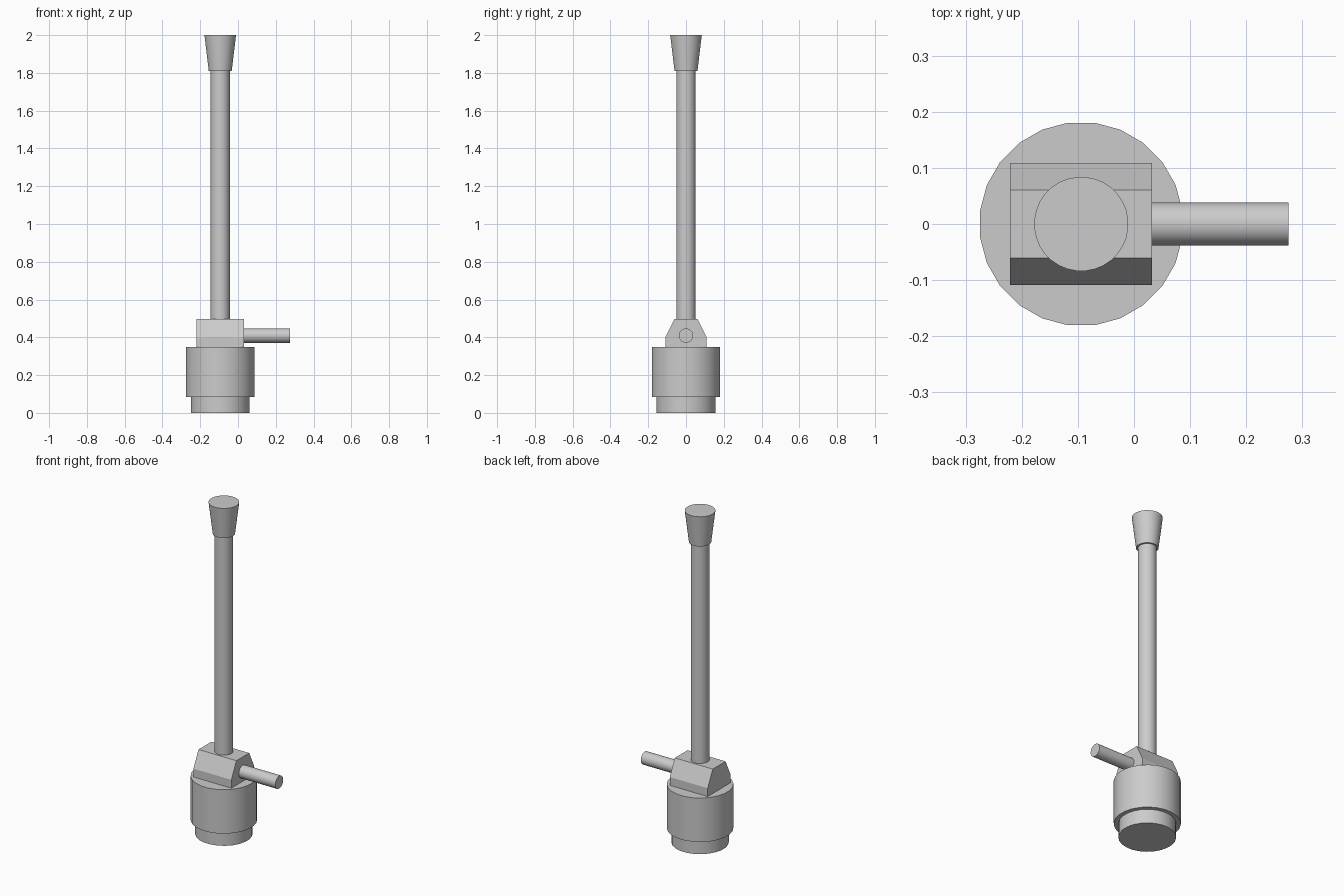
import bpy
import bmesh
import math
from mathutils import Matrix

cube = bpy.data.objects.get("Cube")
if cube:
    bpy.data.objects.remove(cube, do_unlink=True)

AXIS_X = -0.094

# Single plain grey finish
grey = bpy.data.materials.new("plain grey")
grey.use_nodes = True
COLOUR = (0.6, 0.6, 0.6, 1)
grey.diffuse_color = COLOUR
grey.node_tree.nodes["Principled BSDF"].inputs["Base Color"].default_value = COLOUR


def add_object(name, bm, smooth=False):
    bmesh.ops.recalc_face_normals(bm, faces=bm.faces)
    mesh = bpy.data.meshes.new(name)
    bm.to_mesh(mesh)
    bm.free()
    mesh.materials.append(grey)
    obj = bpy.data.objects.new(name, mesh)
    bpy.context.collection.objects.link(obj)
    if smooth:
        bpy.ops.object.select_all(action='DESELECT')
        obj.select_set(True)
        bpy.context.view_layer.objects.active = obj
        bpy.ops.object.shade_smooth_by_angle(angle=math.radians(35))
    return obj


def turned(name, rings, sides=24):
    """Closed upright solid from (radius, height) rings."""
    bm = bmesh.new()
    loops = []
    for radius, z in rings:
        angles = [math.tau * (i + 0.5) / sides for i in range(sides)]
        loops.append([bm.verts.new((AXIS_X + radius * math.cos(a),
                                    radius * math.sin(a), z)) for a in angles])
    for low, high in zip(loops, loops[1:]):
        for i in range(sides):
            j = (i + 1) % sides
            bm.faces.new((low[i], low[j], high[j], high[i]))
    bm.faces.new(loops[0][::-1])
    bm.faces.new(loops[-1])
    return add_object(name, bm, smooth=True)


# Stepped base, post and flared knob
turned("base_body", [(0.157, 0), (0.157, 0.085), (0.182, 0.085), (0.182, 0.35)])
turned("lever_post", [(0.051, 0.45), (0.051, 1.85)])
turned("flared_knob", [(0.061, 1.81), (0.084, 2.0)], sides=32)

# Pivot block with sloped shoulders
bm = bmesh.new()
half = [(0.109, 0.35), (0.109, 0.4), (0.061, 0.497)]
profile = half + [(-y, z) for y, z in reversed(half)]
face = bm.faces.new([bm.verts.new((-0.221, y, z)) for y, z in profile])
ext = bmesh.ops.extrude_face_region(bm, geom=[face])
bmesh.ops.translate(bm, vec=(0.253, 0, 0),
                    verts=[v for v in ext["geom"] if isinstance(v, bmesh.types.BMVert)])
add_object("pivot_block", bm)

# Side pin
bm = bmesh.new()
start, end = 0.0, 0.275
bmesh.ops.create_cone(bm, cap_ends=True, segments=24, radius1=0.038, radius2=0.038,
                      depth=end - start,
                      matrix=Matrix.Translation(((start + end) / 2, 0, 0.409))
                      @ Matrix.Rotation(math.pi / 2, 4, 'Y'))
add_object("side_pin", bm, smooth=True)
